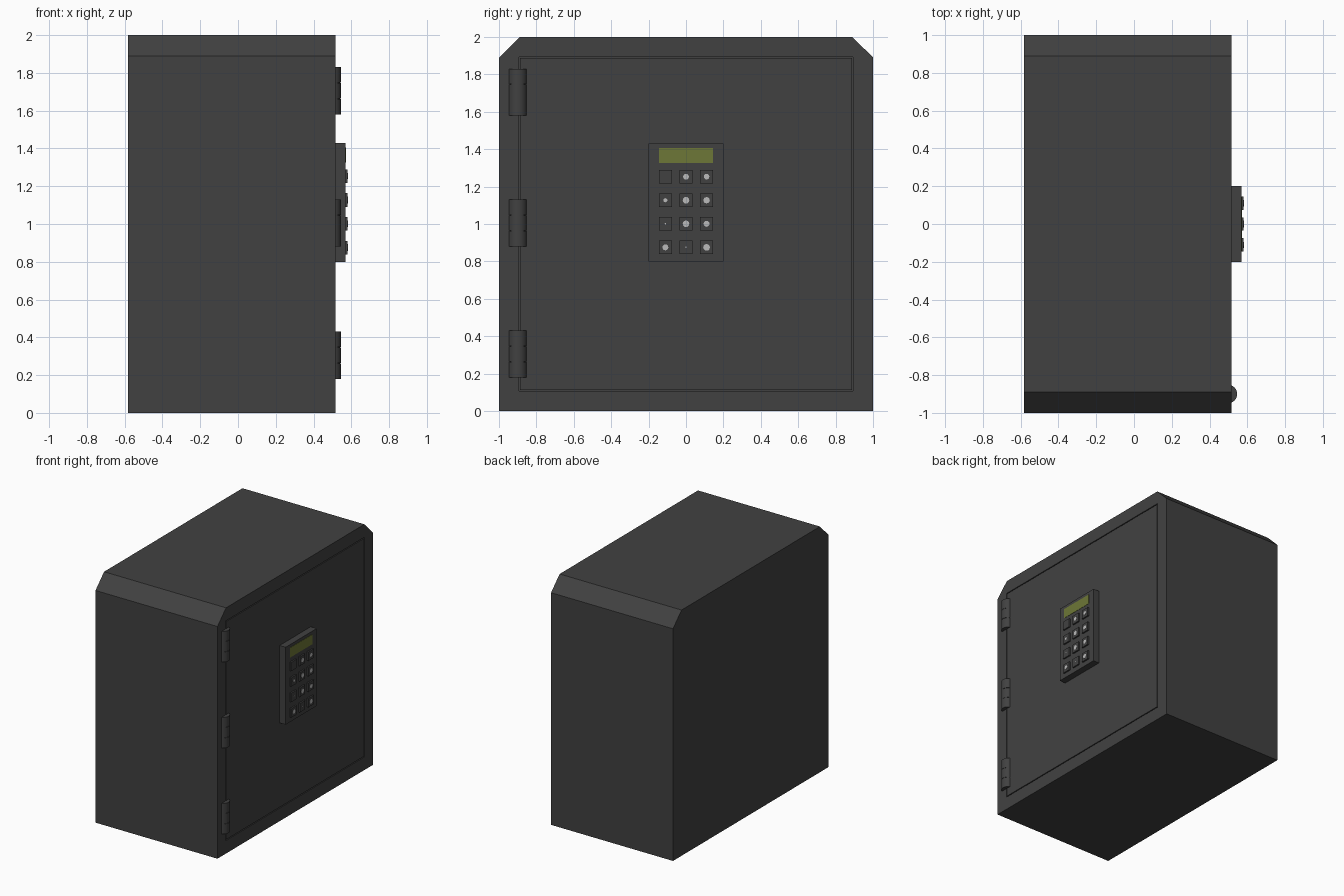
import bpy, bmesh, math
from mathutils import Matrix

if "Cube" in bpy.data.objects:
    bpy.data.objects.remove(bpy.data.objects["Cube"])


def material(name, rgb):
    m = bpy.data.materials.new(name)
    m.diffuse_color = (*rgb, 1.0)
    m.use_nodes = True
    m.node_tree.nodes["Principled BSDF"].inputs["Base Color"].default_value = m.diffuse_color
    return m


STEEL = material("dark_grey_steel", (0.053, 0.053, 0.053))
SCREEN = material("olive_screen", (0.155, 0.185, 0.038))
MARK = material("light_grey_mark", (0.5, 0.5, 0.5))


def finish(name, bm, mat):
    bmesh.ops.recalc_face_normals(bm, faces=bm.faces)
    me = bpy.data.meshes.new(name)
    bm.to_mesh(me)
    bm.free()
    me.materials.append(mat)
    ob = bpy.data.objects.new(name, me)
    bpy.context.collection.objects.link(ob)
    return ob


def box(name, x, y, z, mat):
    """Box from (min, max) ranges."""
    bm = bmesh.new()
    size = [r[1] - r[0] for r in (x, y, z)]
    mid = [(r[1] + r[0]) / 2 for r in (x, y, z)]
    bmesh.ops.create_cube(bm, size=1, matrix=Matrix.Translation(mid) @ Matrix.Diagonal((*size, 1)))
    return finish(name, bm, mat)


def cylinder(name, centre, radius, depth, mat, segments=32, along_x=False):
    bm = bmesh.new()
    turn = Matrix.Rotation(math.pi / 2, 4, 'Y') if along_x else Matrix()
    bmesh.ops.create_cone(bm, cap_ends=True, segments=segments, radius1=radius, radius2=radius,
                          depth=depth, matrix=Matrix.Translation(centre) @ turn)
    ob = finish(name, bm, mat)
    bpy.context.view_layer.objects.active = ob
    ob.select_set(True)
    bpy.ops.object.shade_smooth_by_angle(angle=math.radians(35))
    ob.select_set(False)
    return ob


BACK, FRONT = -0.583, 0.515

# Body: chamfered profile extruded along x
bm = bmesh.new()
profile = [(-1, 0), (1, 0), (1, 1.89), (0.89, 2), (-0.89, 2), (-1, 1.89)]
face = bm.faces.new([bm.verts.new((BACK, y, z)) for y, z in profile])
side = bmesh.ops.extrude_face_region(bm, geom=[face])["geom"]
bmesh.ops.translate(bm, vec=(FRONT - BACK, 0, 0),
                    verts=[v for v in side if isinstance(v, bmesh.types.BMVert)])
body = finish("safe_body", bm, STEEL)

# Door opening cut into the body
cutter = box("door_opening_cutter", (FRONT - 0.1, FRONT + 0.1), (-0.894, 0.894), (0.106, 1.894), STEEL)
cutter.hide_render = True
cutter.hide_set(True)
cut = body.modifiers.new("door_opening", 'BOOLEAN')
cut.operation = 'DIFFERENCE'
cut.solver = 'EXACT'
cut.object = cutter

# Door, flush with the body and separated by a thin gap
box("door", (FRONT - 0.1, FRONT), (-0.887, 0.887), (0.113, 1.887), STEEL)

# Three hinges, each made of three knuckles on a pin
for i, z in enumerate((0.305, 1.005, 1.705)):
    cylinder(f"hinge_pin_{i}", (0.496, -0.9, z), 0.044, 0.24, STEEL)
    for k in (-1, 0, 1):
        cylinder(f"hinge_knuckle_{i}_{k + 1}", (0.496, -0.9, z + k * 0.084), 0.05, 0.082, STEEL)

# Keypad panel and screen
PAD = 0.569
box("keypad_panel", (FRONT - 0.01, PAD), (-0.2, 0.2), (0.8, 1.43), STEEL)
box("keypad_screen", (PAD - 0.004, PAD + 0.002), (-0.145, 0.145), (1.325, 1.405), SCREEN)

# Buttons with small plain marks (radius 0 leaves the button blank)
TOP = 0.581
mark_radius = [(0, 0.016, 0.015), (0.011, 0.018, 0.017), (0.004, 0.018, 0.016), (0.016, 0.004, 0.018)]
for r, row in enumerate(mark_radius):
    for c, radius in enumerate(row):
        y, z = (c - 1) * 0.11, 1.253 - r * 0.126
        box(f"button_{r}_{c}", (PAD - 0.005, TOP), (y - 0.035, y + 0.035), (z - 0.036, z + 0.036), STEEL)
        if radius:
            cylinder(f"button_mark_{r}_{c}", (TOP, y, z), radius, 0.003, MARK, 12, True)
